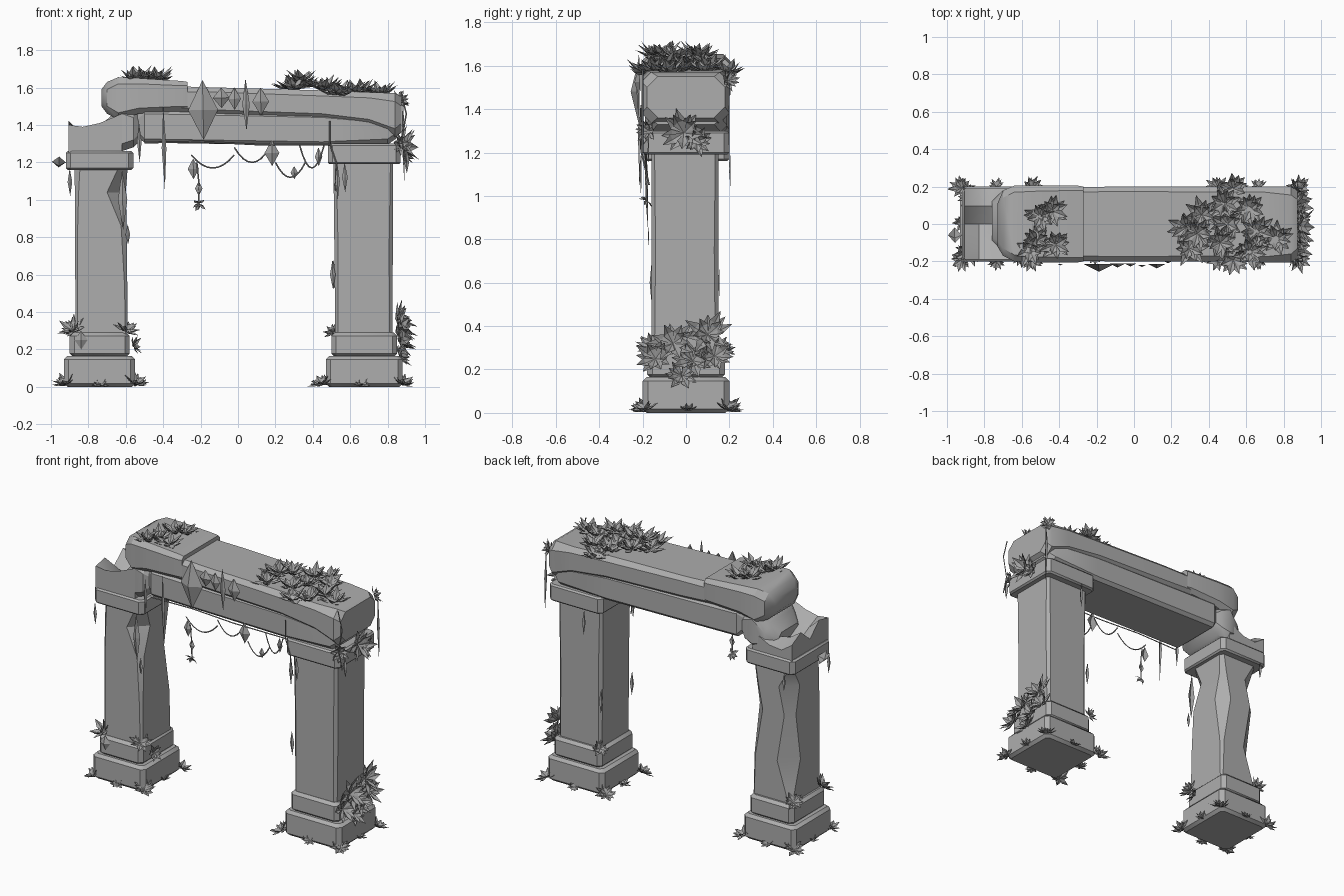
import bpy, bmesh, math, random
from mathutils import Vector

random.seed(4)
stone = bpy.data.materials.new("grey stone")
stone.diffuse_color = (0.42, 0.42, 0.42, 1)
foliage = bpy.data.materials.new("grey foliage")
foliage.diffuse_color = (0.36, 0.36, 0.36, 1)


def finish(name, bm, mat, smooth=True):
    me = bpy.data.meshes.new(name)
    bm.to_mesh(me)
    bm.free()
    me.materials.append(mat)
    ob = bpy.data.objects.new(name, me)
    bpy.context.collection.objects.link(ob)
    if smooth:
        bpy.context.view_layer.objects.active = ob
        ob.select_set(True)
        bpy.ops.object.shade_smooth_by_angle(angle=math.radians(32))
        ob.select_set(False)
    return ob


def loft(name, axis, sections):
    """Skin chamfered rectangles (t, a0, a1, b0, b1, chamfer or 4 chamfers) along an axis."""
    bm = bmesh.new()
    rings = []
    for t, a0, a1, b0, b1, c in sections:
        c = c if isinstance(c, tuple) else (c,) * 4
        pts = [(a0 + c[0], b0), (a1 - c[1], b0), (a1, b0 + c[1]), (a1, b1 - c[2]),
               (a1 - c[2], b1), (a0 + c[3], b1), (a0, b1 - c[3]), (a0, b0 + c[0])]
        rings.append([bm.verts.new((a, b, t) if axis == "z" else (t, a, b)) for a, b in pts])
    for r, s in zip(rings, rings[1:]):
        for i in range(8):
            j = (i + 1) % 8
            bm.faces.new((r[i], r[j], s[j], s[i]))
    bm.faces.new(rings[0][::-1])
    bm.faces.new(rings[-1])
    bmesh.ops.recalc_face_normals(bm, faces=bm.faces)
    return finish(name, bm, stone)


def slab(name, x0, x1, y, z0, z1, e=0.018):
    """Worn slab with eased top and bottom edges."""
    return loft(name, "z", [(z0, x0 + e, x1 - e, -y + e, y - e, 0.02), (z0 + e, x0, x1, -y, y, 0.025),
                            (z1 - e, x0, x1, -y, y, 0.025), (z1, x0 + e, x1 - e, -y + e, y - e, 0.02)])


# Plinths and capitals
for side, x0, x1, low, high in (("left", -0.93, -0.55, 1.16, 1.26), ("right", 0.47, 0.88, 1.19, 1.30)):
    slab(side + "_plinth", x0, x1, 0.2, 0.0, 0.165)
    slab(side + "_upper_plinth", x0 + 0.03, x1 - 0.03, 0.18, 0.16, 0.29)
    slab(side + "_capital", x0 + 0.01, x1 - 0.01, 0.2, low, high, 0.01)

# Chipped left shaft and plain right shaft
loft("left_shaft", "z", [
    (0.27, -0.87, -0.59, -0.16, 0.15, 0.012), (0.55, -0.87, -0.592, -0.16, 0.15, (0.012, 0.015, 0.02, 0.1)),
    (0.86, -0.872, -0.595, -0.16, 0.15, (0.015, 0.03, 0.07, 0.05)),
    (1.04, -0.872, -0.60, -0.16, 0.15, (0.02, 0.10, 0.03, 0.09)),
    (1.17, -0.875, -0.59, -0.16, 0.15, (0.03, 0.05, 0.02, 0.02))])
loft("right_shaft", "z", [(0.27, 0.52, 0.825, -0.16, 0.15, 0.015), (0.75, 0.515, 0.828, -0.16, 0.15, 0.02),
                          (1.21, 0.51, 0.83, -0.16, 0.15, 0.015)])

# Two-layer lintel, with a raised block on its left end
loft("lower_lintel", "x", [(-0.54, -0.16, 0.16, 1.34, 1.46, 0.03), (-0.50, -0.19, 0.19, 1.305, 1.48, 0.02),
                           (0.45, -0.19, 0.19, 1.29, 1.46, 0.02), (0.80, -0.19, 0.19, 1.295, 1.44, 0.03),
                           (0.85, -0.16, 0.16, 1.33, 1.43, 0.03)])
loft("upper_lintel", "x", [(-0.45, -0.195, 0.195, 1.47, 1.61, 0.03), (-0.1, -0.2, 0.2, 1.455, 1.60, 0.025),
                           (0.45, -0.2, 0.2, 1.43, 1.585, 0.03), (0.70, -0.205, 0.2, 1.40, 1.575, 0.03),
                           (0.84, -0.205, 0.2, 1.335, 1.57, 0.045), (0.875, -0.18, 0.18, 1.36, 1.55, 0.05)])
loft("raised_lintel_end", "x", [(-0.73, -0.12, 0.11, 1.50, 1.59, 0.03), (-0.70, -0.17, 0.18, 1.46, 1.63, 0.04),
                                (-0.64, -0.20, 0.205, 1.43, 1.655, 0.035), (-0.53, -0.205, 0.205, 1.46, 1.65, 0.03),
                                (-0.30, -0.205, 0.205, 1.475, 1.635, 0.025), (-0.27, -0.20, 0.2, 1.48, 1.63, 0.02)])

# Broken stones over the left capital
loft("broken_stone", "x", [(-0.76, -0.10, 0.12, 1.28, 1.37, 0.03), (-0.70, -0.16, 0.18, 1.265, 1.43, 0.05),
                           (-0.62, -0.19, 0.2, 1.26, 1.50, 0.04), (-0.56, -0.19, 0.19, 1.28, 1.48, 0.04),
                           (-0.50, -0.14, 0.15, 1.34, 1.44, 0.04)])
bm = bmesh.new()
rows = []
for x, tops in ((-0.905, (1.40, 1.42, 1.33, 1.41, 1.36)), (-0.83, (1.39, 1.35, 1.30, 1.36, 1.31)),
                (-0.74, (1.41, 1.36, 1.31, 1.34, 1.32)), (-0.62, (1.46, 1.42, 1.40, 1.40, 1.38))):
    ys = [-0.19 + 0.095 * i for i in range(5)]
    rows.append([bm.verts.new(p) for p in [(x, y, z) for y, z in zip(ys, tops)] + [(x, 0.19, 1.25), (x, -0.19, 1.25)]])
for r, s in zip(rows, rows[1:]):
    for i in range(7):
        bm.faces.new((r[i], r[(i + 1) % 7], s[(i + 1) % 7], s[i]))
bm.faces.new(rows[0])
bm.faces.new(rows[-1][::-1])
bmesh.ops.recalc_face_normals(bm, faces=bm.faces)
finish("jagged_stone", bm, stone)


def leaf(bm, base, direction, up, length, width):
    """Folded pointed leaf."""
    d = direction.normalized()
    s = d.cross(up).normalized() * width / 2
    n = s.cross(d).normalized() * width * 0.25
    m = base + d * length * 0.5
    pts = [base, m + s, base + d * length, m - s, m - n]
    v = [bm.verts.new((p.x, p.y, max(p.z, 0.003))) for p in pts]
    for i in range(4):
        bm.faces.new((v[i], v[(i + 1) % 4], v[4]))


def rosette(bm, pos, normal, size, count=14):
    """Ring of leaves fanning around a normal."""
    n = Vector(normal).normalized()
    a = n.orthogonal().normalized()
    b = n.cross(a)
    for i in range(count):
        t = 2.4 * i + random.uniform(-0.2, 0.2)
        lift = random.uniform(0.1, 0.45) + 0.9 * (i / count) ** 2
        d = a * math.cos(t) + b * math.sin(t) + n * lift
        leaf(bm, Vector(pos), d, n, size * random.uniform(0.75, 1.1), size * 0.42)


def plants(name, spots):
    bm = bmesh.new()
    for pos, normal, size in spots:
        rosette(bm, pos, normal, size)
    finish(name, bm, foliage, False)


up = (0, 0, 1)
plants("left_top_plants", [((x, y, 1.64), up, 0.10) for x, y in
                           ((-0.44, 0.07), (-0.52, -0.09), (-0.42, -0.11), (-0.56, -0.14), (-0.5, 0.04))])
plants("right_top_plants", [((x, y, z), up, 0.105) for x, y, z in (
    (0.30, -0.13, 1.59), (0.28, -0.02, 1.59), (0.36, 0.05, 1.60), (0.34, -0.05, 1.63), (0.48, 0.11, 1.58),
    (0.46, -0.10, 1.59), (0.50, 0.0, 1.58), (0.62, -0.15, 1.57), (0.62, 0.08, 1.57), (0.66, -0.04, 1.57),
    (0.76, -0.08, 1.56), (0.53, -0.19, 1.56), (0.53, 0.19, 1.56))])
plants("right_end_plants", [((0.88, -0.01, 1.29), (1, 0, 0.1), 0.12), ((0.88, 0.05, 1.25), (1, 0.2, 0), 0.08),
                            ((0.86, -0.17, 1.30), (1, -1, 0), 0.07), ((0.86, 0.19, 1.53), (1, 1, 0.4), 0.06)])
plants("right_base_plants", [((0.86, y, z), (1, y, 0.4), s) for y, z, s in (
    (0.10, 0.36, 0.12), (-0.06, 0.32, 0.12), (-0.14, 0.25, 0.11), (0.03, 0.24, 0.11), (0.13, 0.26, 0.1),
    (-0.02, 0.17, 0.09))])
plants("left_plinth_plants", [((-0.88, -0.15, 0.30), (-0.6, -0.6, 1), 0.09), ((-0.60, -0.16, 0.30), (0.5, -0.6, 1), 0.08),
                              ((-0.56, -0.08, 0.22), (1, -0.3, 0.3), 0.06), ((-0.88, 0.14, 0.3), (-0.6, 0.6, 1), 0.07),
                              ((0.51, 0.17, 0.29), (-0.6, 0.5, 0.6), 0.06)])
ground = []
for x0, x1 in ((-0.92, -0.55), (0.45, 0.88)):
    for x in (x0, x1):
        for y in (-0.19, 0.19):
            ground.append(((x, y, 0.015), (0.4 if x == x1 else -0.4, y * 2, 1), 0.075))
    ground += [(((x0 + x1) / 2, y, 0.01), (0, y * 4, 1), 0.05) for y in (-0.2, 0.2)]
    ground += [((x, 0.01, 0.01), (0, 0, 1), 0.055) for x in (x0, x1)]
plants("ground_plants", ground)

# Hanging leaves and shards: x, y, top z, bottom z, width
bm = bmesh.new()
for x, y, z1, z0, w in (
        (-0.19, -0.215, 1.64, 1.32, 0.16), (0.04, -0.22, 1.65, 1.37, 0.04), (0.12, -0.215, 1.60, 1.45, 0.09),
        (-0.09, -0.21, 1.60, 1.49, 0.09), (-0.02, -0.21, 1.60, 1.48, 0.07), (-0.40, -0.215, 1.50, 1.05, 0.025),
        (-0.53, -0.21, 1.42, 1.20, 0.025), (0.18, -0.19, 1.32, 1.18, 0.08), (-0.24, -0.18, 1.22, 1.11, 0.06),
        (0.30, -0.18, 1.18, 1.11, 0.04), (0.43, -0.18, 1.28, 1.18, 0.04), (0.53, -0.21, 1.20, 1.00, 0.025),
        (0.57, -0.205, 1.20, 1.04, 0.03), (-0.90, -0.205, 1.17, 1.02, 0.025), (-0.62, -0.175, 1.16, 0.84, 0.05),
        (-0.59, -0.17, 0.87, 0.76, 0.025), (0.505, -0.16, 0.68, 0.52, 0.03), (0.88, 0.2, 1.55, 1.10, 0.02),
        (0.60, 0.205, 1.2, 1.03, 0.025), (-0.86, 0.205, 1.17, 1.05, 0.025), (0.51, 0.155, 0.68, 0.52, 0.03),
        (0.90, -0.17, 1.28, 1.14, 0.03), (-0.84, -0.185, 0.30, 0.20, 0.07)):
    leaf(bm, Vector((x, y, z1)), Vector((0.02, 0, -1)), Vector((0, 1, 0)), z1 - z0, w)
rosette(bm, (-0.21, -0.18, 0.98), (0.1, -0.6, -0.6), 0.05, 7)
leaf(bm, Vector((-0.21, -0.18, 1.10)), Vector((0, 0, -1)), Vector((0, 1, 0)), 0.08, 0.04)
leaf(bm, Vector((-0.92, -0.06, 1.2)), Vector((-1, 0, 0.05)), Vector((0, 0.7, 1)), 0.075, 0.10)
finish("hanging_leaves", bm, foliage, False)


def vine(name, pts):
    cu = bpy.data.curves.new(name, "CURVE")
    cu.dimensions = "3D"
    cu.bevel_depth = 0.004
    cu.bevel_resolution = 0
    sp = cu.splines.new("POLY")
    sp.points.add(len(pts) - 1)
    for p, q in zip(sp.points, pts):
        p.co = (*q, 1)
    cu.materials.append(foliage)
    bpy.context.collection.objects.link(bpy.data.objects.new(name, cu))


# Sagging vines under the lintel
for k, (xa, xb, z, sag) in enumerate(((-0.25, -0.02, 1.24, 0.07), (-0.02, 0.17, 1.28, 0.08),
                                      (0.2, 0.36, 1.20, 0.08), (0.33, 0.46, 1.29, 0.12))):
    vine(f"sagging_vine_{k}", [(xa + (xb - xa) * i / 8, -0.185, z - sag * 4 * (i / 8) * (1 - i / 8)) for i in range(9)])
# Trailing vines along the joints and corners
vine("joint_vine", [(-0.5, -0.195, 1.305), (-0.2, -0.195, 1.31), (0.1, -0.195, 1.295), (0.5, -0.195, 1.295)])
vine("end_vine", [(0.87, -0.2, 1.58), (0.90, -0.2, 1.46), (0.875, -0.2, 1.32), (0.90, -0.2, 1.2)])
vine("capital_vine", [(0.49, -0.205, 1.42), (0.49, -0.205, 1.3), (0.525, -0.205, 1.2), (0.52, -0.17, 1.05)])
vine("drop_vine", [(-0.22, -0.185, 1.2), (-0.21, -0.185, 1.1), (-0.21, -0.18, 0.96)])
